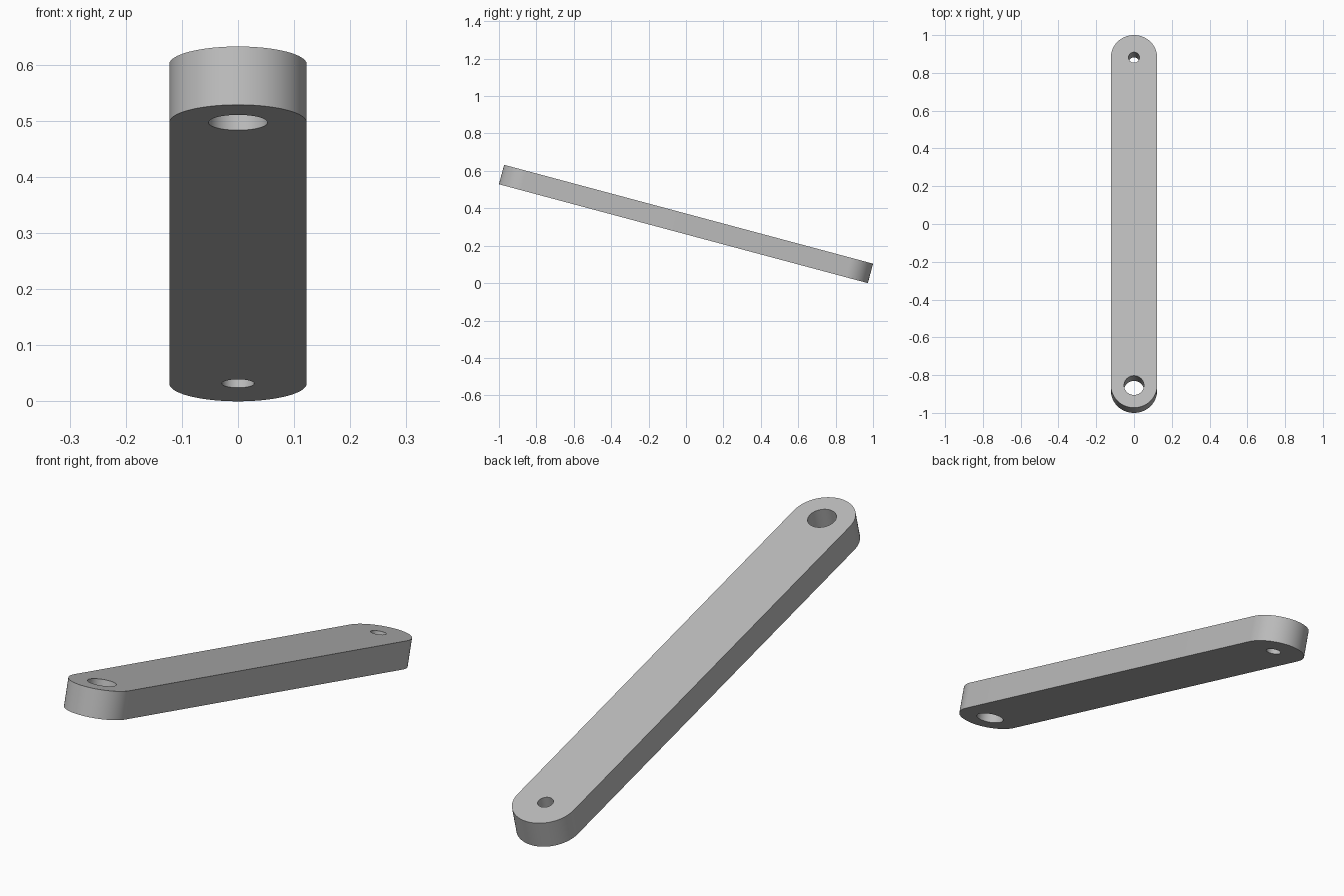
import bpy, bmesh
from math import sin, cos, pi, radians
from mathutils import Matrix, Vector

if "Cube" in bpy.data.objects:
    bpy.data.objects.remove(bpy.data.objects["Cube"], do_unlink=True)

LENGTH, RADIUS, THICK = 2.042, 0.1225, 0.1075
TILT = radians(-15)
SPAN = LENGTH / 2 - RADIUS          # distance from middle to each hole centre
BIG_HOLE, SMALL_HOLE = 0.0527, 0.029

grey = bpy.data.materials.new("plain grey")
grey.use_nodes = True
colour = (0.5, 0.5, 0.5, 1)
grey.diffuse_color = colour
grey.node_tree.nodes["Principled BSDF"].inputs["Base Color"].default_value = colour


def arc(y, radius, start, sweep, steps):
    """Points on an arc centred on the bar's long axis."""
    return [(radius * cos(start + sweep * i / steps),
             y + radius * sin(start + sweep * i / steps), -THICK / 2)
            for i in range(steps + 1)]


def add_loop(bm, points):
    verts = [bm.verts.new(p) for p in points]
    return [bm.edges.new((v, verts[i - 1])) for i, v in enumerate(verts)]


# Flat outline with round ends and a hole at each end
bm = bmesh.new()
edges = add_loop(bm, arc(SPAN, RADIUS, 0, pi, 48) + arc(-SPAN, RADIUS, pi, pi, 48))
edges += add_loop(bm, arc(-SPAN, BIG_HOLE, 0, 2 * pi, 64)[:-1])
edges += add_loop(bm, arc(SPAN, SMALL_HOLE, 0, 2 * pi, 64)[:-1])
bmesh.ops.triangle_fill(bm, use_beauty=True, edges=edges, normal=(0, 0, 1))

# Thicken the outline into a bar, then tilt it
top = bmesh.ops.extrude_face_region(bm, geom=bm.faces[:], use_keep_orig=True)["geom"]
bmesh.ops.translate(bm, vec=Vector((0, 0, THICK)),
                    verts=[g for g in top if isinstance(g, bmesh.types.BMVert)])
bmesh.ops.recalc_face_normals(bm, faces=bm.faces)
bm.transform(Matrix.Rotation(TILT, 4, "X"))
lowest = min(v.co.z for v in bm.verts)
bmesh.ops.translate(bm, vec=(0, 0, -lowest), verts=bm.verts)

mesh = bpy.data.meshes.new("link_bar")
bm.to_mesh(mesh)
bm.free()
mesh.materials.append(grey)
bar = bpy.data.objects.new("link_bar", mesh)
bpy.context.collection.objects.link(bar)

# Smooth round walls, sharp rims
bpy.ops.object.select_all(action="DESELECT")
bar.select_set(True)
bpy.context.view_layer.objects.active = bar
bpy.ops.object.shade_smooth_by_angle(angle=radians(30))
